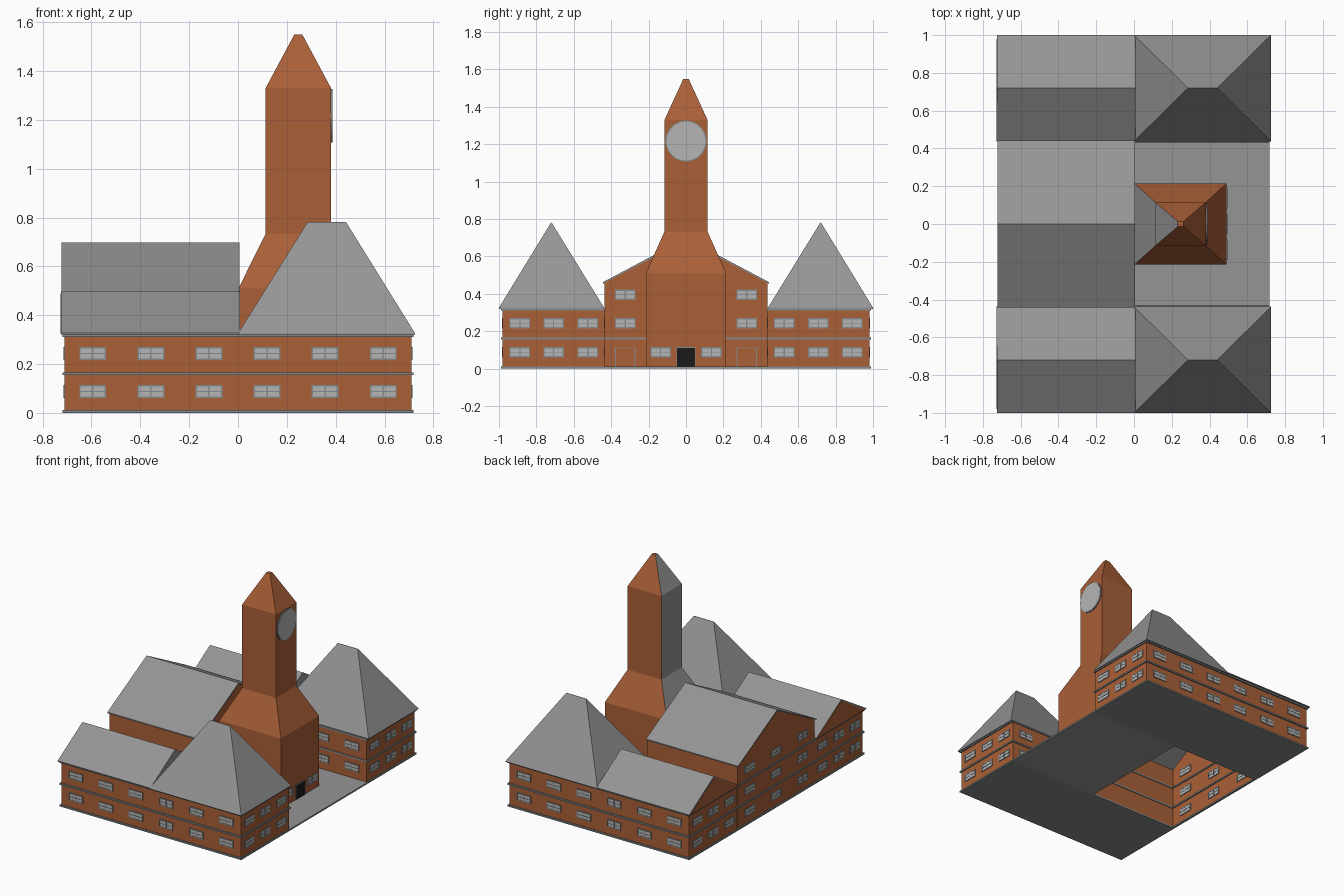
import bpy, bmesh, math
from mathutils import Matrix, Vector

if "Cube" in bpy.data.objects:
    bpy.data.objects.remove(bpy.data.objects["Cube"])


def material(name, rgb):
    m = bpy.data.materials.new(name)
    m.diffuse_color = (*rgb, 1)
    m.use_nodes = True
    m.node_tree.nodes["Principled BSDF"].inputs["Base Color"].default_value = m.diffuse_color
    return m


BRICK = material("brick", (0.40, 0.115, 0.038))
ROOF = material("roof_grey", (0.30, 0.30, 0.30))
TRIM = material("trim_grey", (0.24, 0.26, 0.26))
GLASS = material("pale_grey", (0.46, 0.46, 0.46))
BLACK = material("black", (0.01, 0.01, 0.01))


def finish(bm, name, *mats):
    bmesh.ops.recalc_face_normals(bm, faces=bm.faces)
    me = bpy.data.meshes.new(name)
    bm.to_mesh(me)
    bm.free()
    for m in mats:
        me.materials.append(m)
    ob = bpy.data.objects.new(name, me)
    bpy.context.collection.objects.link(ob)
    return ob


def add_box(bm, lo, hi):
    lo, hi = Vector(lo), Vector(hi)
    mat = Matrix.Translation((lo + hi) / 2) @ Matrix.Diagonal((*(hi - lo), 1))
    bmesh.ops.create_cube(bm, size=1, matrix=mat)


def boxes(name, mat, items):
    bm = bmesh.new()
    for lo, hi in items:
        add_box(bm, lo, hi)
    return finish(bm, name, mat)


def prism(name, profile, x0, x1, mats, end_mat=0, skip=()):
    """Extrude a (y, z) profile along x; skip drops side faces by edge index."""
    bm = bmesh.new()
    a = [bm.verts.new((x0, y, z)) for y, z in profile]
    b = [bm.verts.new((x1, y, z)) for y, z in profile]
    n = len(profile)
    for ring in (a, b):
        bm.faces.new(ring).material_index = end_mat
    for i in range(n):
        if i not in skip:
            j = (i + 1) % n
            bm.faces.new((a[i], a[j], b[j], b[i]))
    return finish(bm, name, *mats)


def loft(name, levels, mats, back_mat=0):
    """Stack rectangles (x0, x1, y0, y1, z); back_mat colours the -x faces."""
    bm = bmesh.new()
    rings = [[bm.verts.new(p) for p in
              ((x0, y0, z), (x1, y0, z), (x1, y1, z), (x0, y1, z))]
             for x0, x1, y0, y1, z in levels]
    bm.faces.new(rings[0])
    bm.faces.new(rings[-1])
    for r, s in zip(rings, rings[1:]):
        for i in range(4):
            j = (i + 1) % 4
            f = bm.faces.new((r[i], r[j], s[j], s[i]))
            if i == 3:
                f.material_index = back_mat
    return finish(bm, name, *mats)


# Side wings: brick body, floor bands, rear gable roof and front hip roof
for s, side in ((-1, "left"), (1, "right")):
    def span(a, b):
        return sorted((s * a, s * b))
    w0, w1 = span(0.437, 0.98)
    boxes(f"{side}_wing_walls", BRICK, [((-0.71, w0, 0.005), (0.71, w1, 0.318))])
    t0, t1 = span(0.43, 0.99)
    boxes(f"{side}_wing_bands", TRIM,
          [((-0.718, t0, z), (0.718, t1, z + 0.011)) for z in (0, 0.155, 0.311)])
    r0, r1 = span(0.438, 1.0)
    ridge = s * 0.72
    prism(f"{side}_rear_roof", [(r0, 0.322), (r1, 0.322), (r1, 0.328), (ridge, 0.498), (r0, 0.328)],
          -0.725, 0.008, (ROOF,))
    prism(f"{side}_rear_gable", [(w0, 0.325), (w1, 0.325), (ridge, 0.488)],
          -0.727, -0.71, (BRICK,))
    loft(f"{side}_hip_roof", [(0, 0.725, r0, r1, 0.320), (0, 0.725, r0, r1, 0.326),
                              (0.285, 0.442, ridge - 0.001, ridge + 0.001, 0.782)], (ROOF,))

# Central hall: open-bottomed walls, roof, bands
prism("hall_walls", [(-0.435, 0), (0.435, 0), (0.435, 0.466), (0, 0.69), (-0.435, 0.466)],
      -0.71, 0, (BRICK,), skip=(0, 2, 3))
prism("hall_roof", [(-0.443, 0.463), (0, 0.698), (0.443, 0.463),
                    (0.443, 0.455), (0, 0.688), (-0.443, 0.455)], -0.722, 0.006, (ROOF,))
boxes("hall_bands", TRIM,
      [((-0.718, -0.437, z), (-0.702, 0.437, z + 0.011)) for z in (0, 0.155, 0.311)]
      + [((-0.006, -0.437, 0.155), (0.006, 0.437, 0.166))])
boxes("forecourt_floor", ROOF, [((0, -0.437, 0), (0.718, 0.437, 0.011))])

# Clock tower with grey rear face
loft("tower", [(0.002, 0.49, -0.215, 0.215, 0.008), (0.002, 0.49, -0.215, 0.215, 0.51),
               (0.113, 0.381, -0.115, 0.115, 0.733), (0.113, 0.381, -0.115, 0.115, 1.33),
               (0.231, 0.263, -0.014, 0.014, 1.55)], (BRICK, ROOF), back_mat=1)
for name, mat, rad, x in (("clock_rim", TRIM, 0.11, 0.382), ("clock_face", GLASS, 0.104, 0.384)):
    bm = bmesh.new()
    bmesh.ops.create_cone(bm, cap_ends=True, segments=32, radius1=rad, radius2=rad, depth=0.008,
                          matrix=Matrix.Translation((x, 0, 1.217)) @ Matrix.Rotation(math.pi / 2, 4, 'Y'))
    finish(bm, name, mat)

# Windows: (x, y, z, wall normal axis)
spots = []
for z in (0.088, 0.243):
    for s in (-1, 1):
        for x in (-0.595, -0.357, -0.119, 0.119, 0.357, 0.595):
            spots.append((x, s * 0.98, z, 'y'))
            if x > 0:
                spots.append((x, s * 0.437, z, 'y'))
        for y in (0.525, 0.708, 0.888):
            spots += [(0.71, s * y, z, 'x'), (-0.71, s * y, z, 'x')]
for z in (0.088, 0.243, 0.395):
    spots += [(-0.71, y, z, 'x') for y in (-0.3, 0, 0.3)]
for s in (-1, 1):
    spots += [(0, s * 0.325, z, 'x') for z in (0.243, 0.395)]
    spots.append((0.49, s * 0.136, 0.088, 'x'))

W, H, B = 0.055, 0.027, 0.003


def panel(bm, spot, u0, u1, v0, v1, depth):
    """Box on a wall, u along the wall and v up, centred on the wall plane."""
    x, y, z, axis = spot
    if axis == 'x':
        add_box(bm, (x - depth, y + u0, z + v0), (x + depth, y + u1, z + v1))
    else:
        add_box(bm, (x + u0, y - depth, z + v0), (x + u1, y + depth, z + v1))


panes, frames = bmesh.new(), bmesh.new()
for sp in spots:
    panel(panes, sp, -W, W, -H, H, 0.003)
    for u in (-W + B, 0, W - B):
        panel(frames, sp, u - B, u + B, -H, H, 0.005)
    for v in (-H + B, 0, H - B):
        b = B if v else B / 2
        panel(frames, sp, -W, W, v - b, v + b, 0.005)
finish(panes, "window_panes", GLASS)
finish(frames, "window_frames", TRIM)

# Doors: black entrance in the tower, framed brick doors beside it
boxes("main_door", BLACK, [((0.485, -0.048, 0.011), (0.493, 0.048, 0.112))])
frame = bmesh.new()
for y, x, w, h in ((-0.325, 0, 0.055, 0.117), (0.325, 0, 0.055, 0.117), (0, 0.49, 0.052, 0.116)):
    sp = (x, y, 0, 'x')
    panel(frame, sp, -w, -w + 0.005, 0.011, h, 0.005)
    panel(frame, sp, w - 0.005, w, 0.011, h, 0.005)
    panel(frame, sp, -w, w, h - 0.005, h, 0.005)
finish(frame, "door_frames", TRIM)
